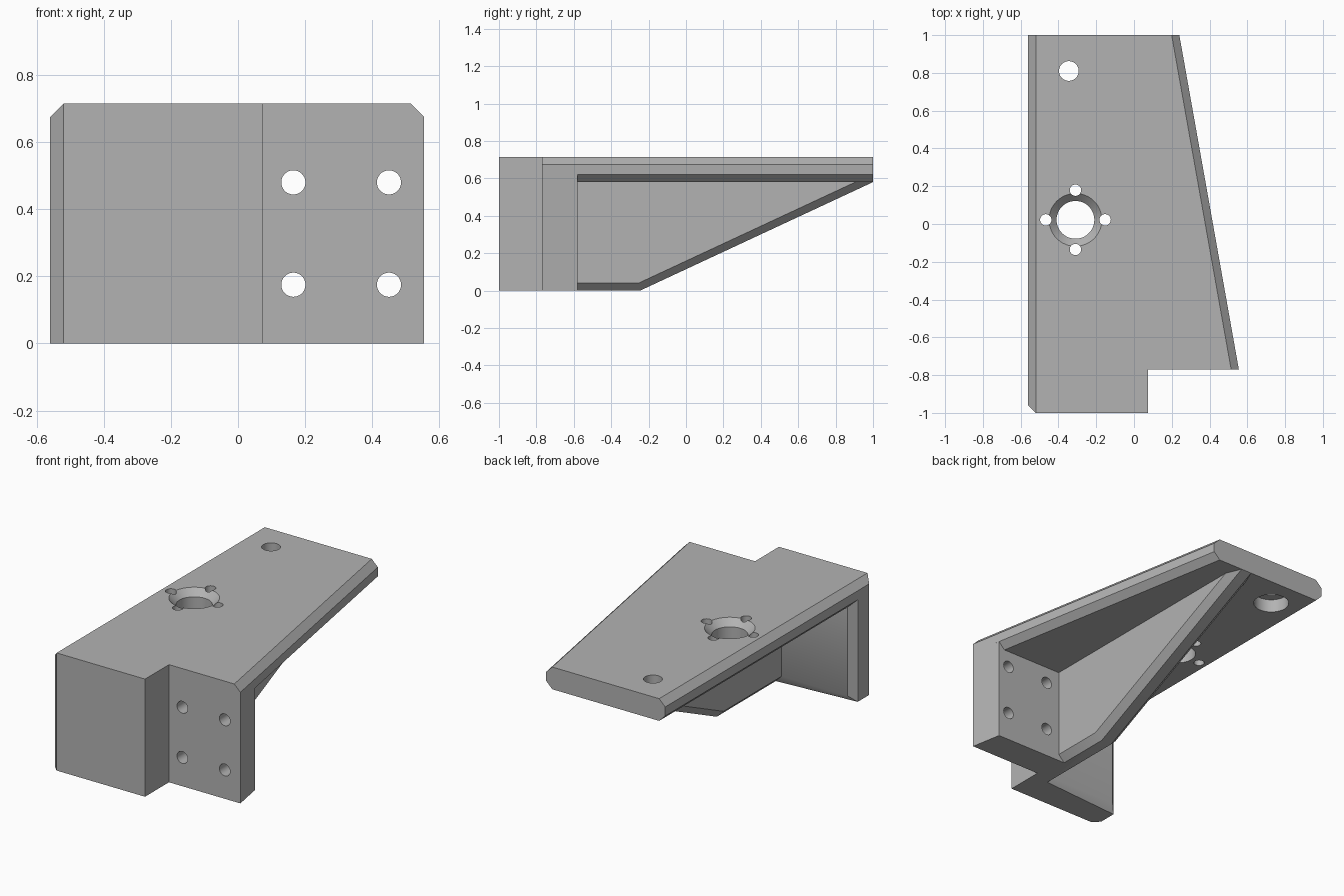
import bpy, bmesh
from mathutils import Vector, Matrix

cube = bpy.data.objects.get("Cube")
if cube:
    bpy.data.objects.remove(cube, do_unlink=True)

CH = 0.04                      # chamfer size
TOP, UNDER, MID = 0.715, 0.58, 0.65
EPS = 0.004

steel = bpy.data.materials.new("plain_grey")
steel.use_nodes = True
GREY = (0.45, 0.45, 0.45, 1)
steel.diffuse_color = GREY
steel.node_tree.nodes["Principled BSDF"].inputs["Base Color"].default_value = GREY


def finish(bm, name):
    bmesh.ops.recalc_face_normals(bm, faces=bm.faces)
    mesh = bpy.data.meshes.new(name)
    bm.to_mesh(mesh)
    bm.free()
    mesh.materials.append(steel)
    obj = bpy.data.objects.new(name, mesh)
    bpy.context.collection.objects.link(obj)
    return obj


def prism(name, points, depth, chamfered):
    """Extrude a 3D outline along depth, then chamfer the edges whose midpoint passes the test."""
    bm = bmesh.new()
    face = bm.faces.new([bm.verts.new(p) for p in points])
    ext = bmesh.ops.extrude_face_region(bm, geom=[face], use_keep_orig=True)
    moved = [g for g in ext["geom"] if isinstance(g, bmesh.types.BMVert)]
    bmesh.ops.translate(bm, verts=moved, vec=depth)
    bmesh.ops.recalc_face_normals(bm, faces=bm.faces)
    edges = [e for e in bm.edges if chamfered((e.verts[0].co + e.verts[1].co) / 2)]
    if edges:
        bmesh.ops.bevel(bm, geom=edges, offset=CH, segments=1, affect='EDGES')
    return finish(bm, name)


def upright(name, outline, z0, z1, chamfered):
    return prism(name, [(x, y, z0) for x, y in outline], Vector((0, 0, z1 - z0)), chamfered)


def round_cutter(name, start, axis, length, r1, r2=None):
    """Cylinder or cone from start along axis."""
    bm = bmesh.new()
    turn = Vector((0, 0, 1)).rotation_difference(Vector(axis)).to_matrix().to_4x4()
    place = Matrix.Translation(start) @ turn @ Matrix.Translation((0, 0, length / 2))
    bmesh.ops.create_cone(bm, cap_ends=True, segments=48, radius1=r1,
                          radius2=r1 if r2 is None else r2, depth=length, matrix=place)
    obj = finish(bm, name)
    obj.hide_render = True
    return obj


def combine(body, other, operation):
    mod = body.modifiers.new("combine", 'BOOLEAN')
    mod.operation, mod.solver, mod.object = operation, 'EXACT', other
    bpy.context.view_layer.objects.active = body
    bpy.ops.object.modifier_apply(modifier=mod.name)
    bpy.data.objects.remove(other, do_unlink=True)


# Top plate with a stepped front and a slanted side
def plate_edges(m):
    front_corner = m.x < -0.55 and m.y < -0.99
    side = abs(m.z - (TOP + UNDER) / 2) > 0.05 and (m.x < -0.55 or (0.39 < m.x < 0.41 and abs(m.y) < 0.2))
    return front_corner or side


body = upright("bracket", [(-0.56, -1), (0.075, -1), (0.075, -0.77), (0.555, -0.77), (0.24, 1), (-0.56, 1)],
               UNDER, TOP, plate_edges)

# Front wall on the -x side, wrapping the step
left_wall = upright(
    "front_wall", [(-0.56, -1), (0.075, -1), (0.075, -0.7), (0, -0.7), (0, -0.81), (-0.56, -0.81)], 0, MID,
    lambda m: (m.x < -0.55 and 0.1 < m.z < 0.6 and abs(m.y + 0.905) > 0.05)
    or (abs(m.y + 0.81) < EPS and m.z < EPS and -0.5 < m.x < -0.1))
combine(body, left_wall, 'UNION')

# Recessed mounting wall on the +x side
mount_wall = upright("mounting_wall", [(0, -0.77), (0.555, -0.77), (0.521, -0.58), (0, -0.58)], 0, MID,
                     lambda m: False)
combine(body, mount_wall, 'UNION')

# Tapered rib under the plate, chamfered along its lower edges
profile = [(-0.9, 0), (-0.245, 0), (1, UNDER), (1, MID), (-0.9, MID)]
rib = prism("rib", [(-0.075, y, z) for y, z in profile], Vector((0.15, 0, 0)),
            lambda m: abs(m.x) > 0.07 and -0.8 < m.y < 0.9 and m.z < 0.4)
combine(body, rib, 'UNION')

# Mounting holes through the recessed wall
cutters = [round_cutter("bolt_hole", (x, -0.85, z), (0, 1, 0), 0.4, 0.036)
           for x in (0.165, 0.45) for z in (0.175, 0.48)]

# Large bore with a countersunk rim and four small holes around it
cx, cy = -0.31, 0.022
cutters.append(round_cutter("bore", (cx, cy, 0.5), (0, 0, 1), 0.3, 0.1))
cutters.append(round_cutter("bore_rim", (cx, cy, TOP - CH), (0, 0, 1), CH * 2, 0.1, 0.18))
for dx, dy in ((1, 0), (-1, 0), (0, 1), (0, -1)):
    cutters.append(round_cutter("ring_hole", (cx + dx * 0.157, cy + dy * 0.157, 0.5), (0, 0, 1), 0.3, 0.03))

# Rear hole, counterbored from below
cutters.append(round_cutter("rear_hole", (-0.345, 0.81, 0.5), (0, 0, 1), 0.3, 0.052))
cutters.append(round_cutter("rear_counterbore", (-0.345, 0.81, 0.5), (0, 0, 1), 0.16, 0.1))

for cutter in cutters:
    combine(body, cutter, 'DIFFERENCE')

# Smooth bores, crisp edges
bpy.ops.object.select_all(action='DESELECT')
body.select_set(True)
bpy.context.view_layer.objects.active = body
bpy.ops.object.shade_smooth_by_angle(angle=0.5)
